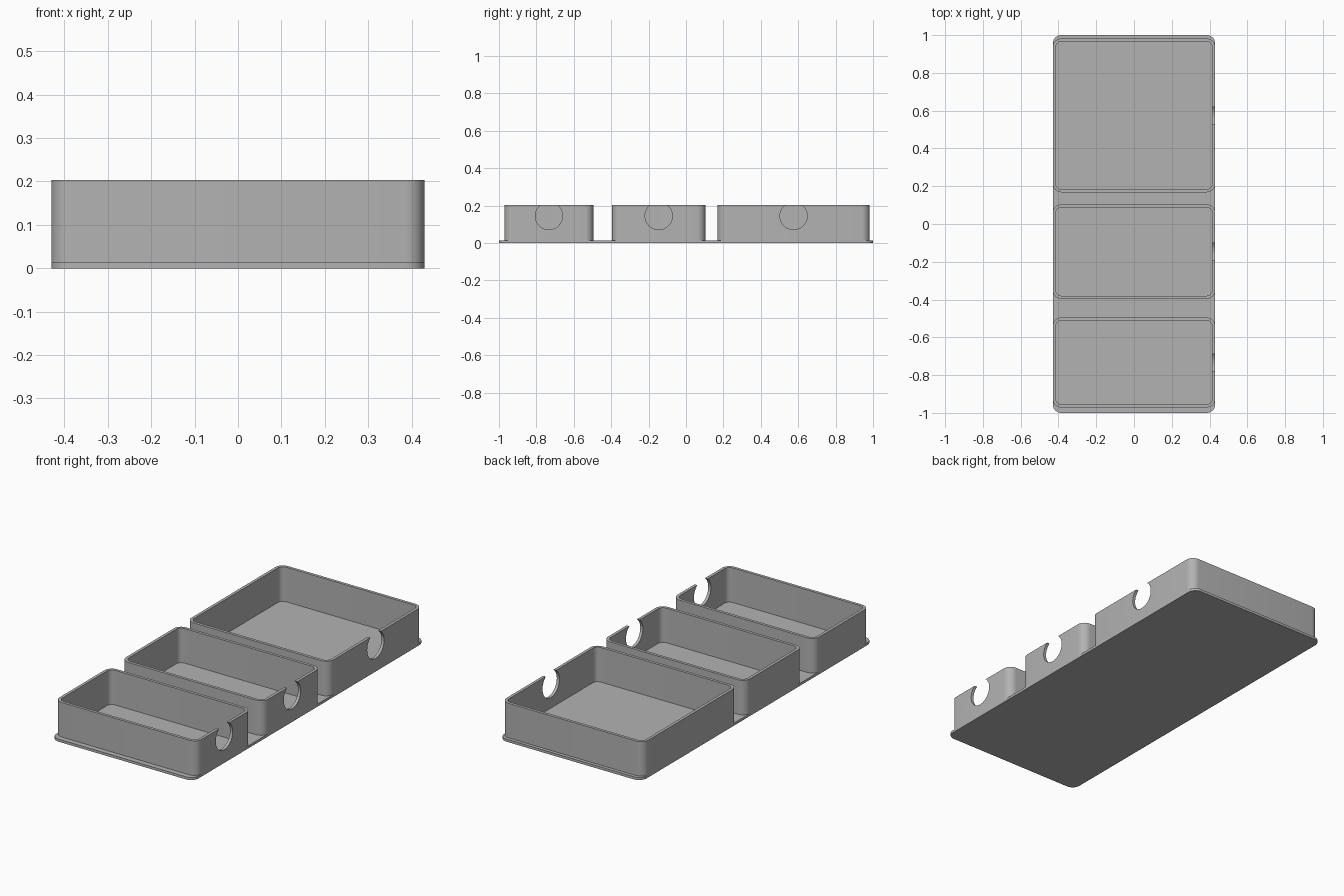
import bpy
import bmesh
from math import pi, sin, cos, radians

if "Cube" in bpy.data.objects:
    bpy.data.objects.remove(bpy.data.objects["Cube"])

HALF_X, BASE_Z, TOP_Z = 0.43, 0.014, 0.203
WALL, RADIUS = 0.016, 0.045

grey = bpy.data.materials.new("plain_grey")
grey.use_nodes = True
grey.diffuse_color = (0.45, 0.45, 0.45, 1)
grey.node_tree.nodes["Principled BSDF"].inputs["Base Color"].default_value = grey.diffuse_color


def rounded_loop(bm, y0, y1, z, inset=0.0, steps=8):
    """Ring of vertices around a rounded rectangle."""
    r = RADIUS - inset
    cx, cy, half_y = HALF_X - RADIUS, (y0 + y1) / 2, (y1 - y0) / 2 - RADIUS
    ring = []
    for q, (sx, sy) in enumerate([(1, 1), (-1, 1), (-1, -1), (1, -1)]):
        for i in range(steps + 1):
            a = (q + i / steps) * pi / 2
            ring.append(bm.verts.new((sx * cx + r * cos(a), cy + sy * half_y + r * sin(a), z)))
    return ring


def bridge(bm, a, b):
    n = len(a)
    for i in range(n):
        j = (i + 1) % n
        bm.faces.new((a[i], a[j], b[j], b[i]))


def finish(bm, name):
    bmesh.ops.recalc_face_normals(bm, faces=bm.faces)
    mesh = bpy.data.meshes.new(name)
    bm.to_mesh(mesh)
    bm.free()
    mesh.materials.append(grey)
    obj = bpy.data.objects.new(name, mesh)
    bpy.context.collection.objects.link(obj)
    return obj


def activate(obj):
    bpy.ops.object.select_all(action="DESELECT")
    obj.select_set(True)
    bpy.context.view_layer.objects.active = obj


# Base plate shared by all trays
bm = bmesh.new()
low, high = rounded_loop(bm, -1, 1, 0), rounded_loop(bm, -1, 1, BASE_Z)
bridge(bm, low, high)
bm.faces.new(low)
bm.faces.new(high)
parts = [finish(bm, "base_plate")]


def tray_wall(name, y0, y1):
    # Hollow rounded wall
    bm = bmesh.new()
    rings = [rounded_loop(bm, y0, y1, z, inset) for z, inset in
             ((BASE_Z, 0), (TOP_Z, 0), (TOP_Z, WALL), (BASE_Z, WALL))]
    for i in range(4):
        bridge(bm, rings[i], rings[(i + 1) % 4])
    wall = finish(bm, name)

    # Round finger notch through the left wall, open at the rim
    bpy.ops.mesh.primitive_cylinder_add(vertices=48, radius=0.073, depth=0.1,
                                        location=(HALF_X, (y0 + y1) / 2, 0.145),
                                        rotation=(0, pi / 2, 0))
    cutter = bpy.context.object
    cutter.name = "notch_cutter"
    cutter.hide_render = True
    cutter.data.materials.append(grey)
    activate(wall)
    mod = wall.modifiers.new("notch", "BOOLEAN")
    mod.operation, mod.solver, mod.object = "DIFFERENCE", "EXACT", cutter
    bpy.ops.object.modifier_apply(modifier=mod.name)
    bpy.data.objects.remove(cutter)
    return wall


for name, y0, y1 in (("front_tray", -0.971, -0.495),
                     ("middle_tray", -0.396, 0.104),
                     ("back_tray", 0.168, 0.982)):
    parts.append(tray_wall(name, y0, y1))

for obj in parts:
    activate(obj)
    bpy.ops.object.shade_smooth_by_angle(angle=radians(30))
